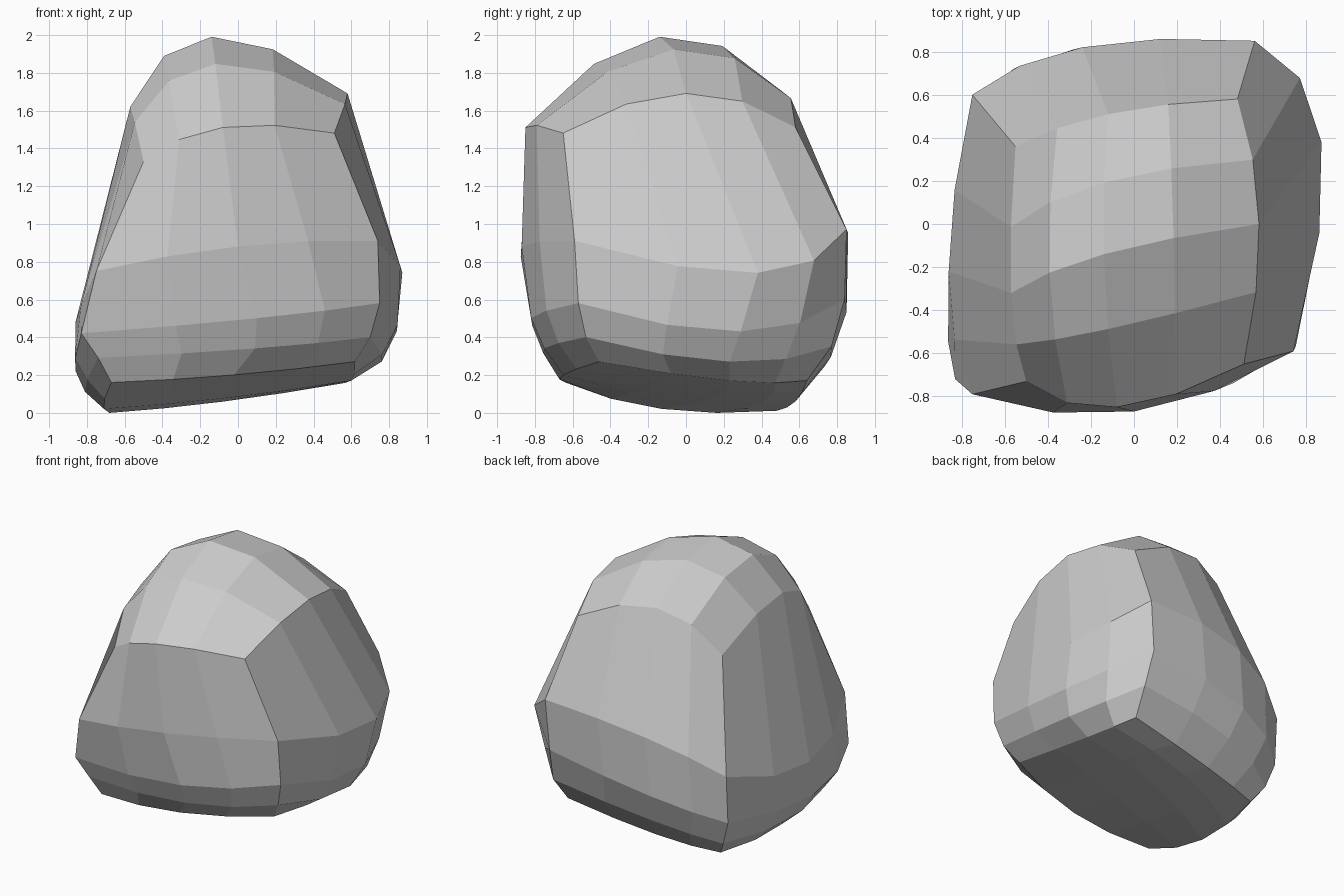
import bpy, bmesh
from mathutils import Vector

if "Cube" in bpy.data.objects:
    bpy.data.objects.remove(bpy.data.objects["Cube"])

# Control points of the boulder: five levels from the ground up, each a 3 x 3
# grid with rows front, middle, back and points left, centre, right.
# Only the bottom and top levels have a centre point.
LEVELS = [
    [[(-.67, -.64, .17), (-.02, -.65, .21), (.62, -.46, .28)],
     [(-.71, -.13, .03), (-.04, .15, .09), (.60, .23, .18)],
     [(-.62, .48, .02), (-.16, .58, .07), (.52, .64, .18)]],
    [[(-.74, -.69, .30), (.09, -.75, .35), (.70, -.53, .41)],
     [(-.81, -.20, .12), None, (.76, .23, .28)],
     [(-.69, .55, .13), (-.22, .73, .25), (.55, .77, .36)]],
    [[(-.83, -.72, .43), (.10, -.82, .51), (.75, -.57, .59)],
     [(-.86, -.27, .23), None, (.84, .29, .44)],
     [(-.75, .58, .31), (-.28, .81, .47), (.53, .84, .61)]],
    [[(-.75, -.79, .76), (0, -.87, .89), (.74, -.59, .92)],
     [(-.86, -.22, .49), None, (.87, .38, .75)],
     [(-.75, .60, .66), (-.24, .82, .90), (.56, .85, .98)]],
    [[(-.50, -.73, 1.34), (-.08, -.85, 1.52), (.51, -.65, 1.49)],
     [(-.57, -.32, 1.63), (-.14, -.14, 2.0), (.58, .00, 1.70)],
     [(-.55, .36, 1.42), (-.12, .51, 1.71), (.48, .58, 1.52)]],
]


def weights(t):
    """Quadratic blend through the controls at -1, 0 and 1."""
    return (t * (t - 1) / 2, 1 - t * t, t * (t + 1) / 2)


def warp(p):
    grid = LEVELS[round((p.z + 1) * 2)]
    wx, wy = weights(p.x), weights(p.y)
    out = Vector()
    for j in range(3):
        for i in range(3):
            if grid[j][i]:
                out += Vector(grid[j][i]) * (wx[i] * wy[j])
    return out


# Boulder: a cube cut 4 x 4 on each face and bent onto the control points
bm = bmesh.new()
bmesh.ops.create_cube(bm, size=2)
bmesh.ops.subdivide_edges(bm, edges=bm.edges[:], cuts=3, use_grid_fill=True)
for v in bm.verts:
    v.co = warp(v.co)

# Stand it on the ground
low = min(v.co.z for v in bm.verts)
bmesh.ops.translate(bm, verts=bm.verts[:], vec=(0, 0, -low))
bmesh.ops.recalc_face_normals(bm, faces=bm.faces[:])

mesh = bpy.data.meshes.new("boulder")
bm.to_mesh(mesh)
bm.free()
bpy.context.collection.objects.link(bpy.data.objects.new("boulder", mesh))
